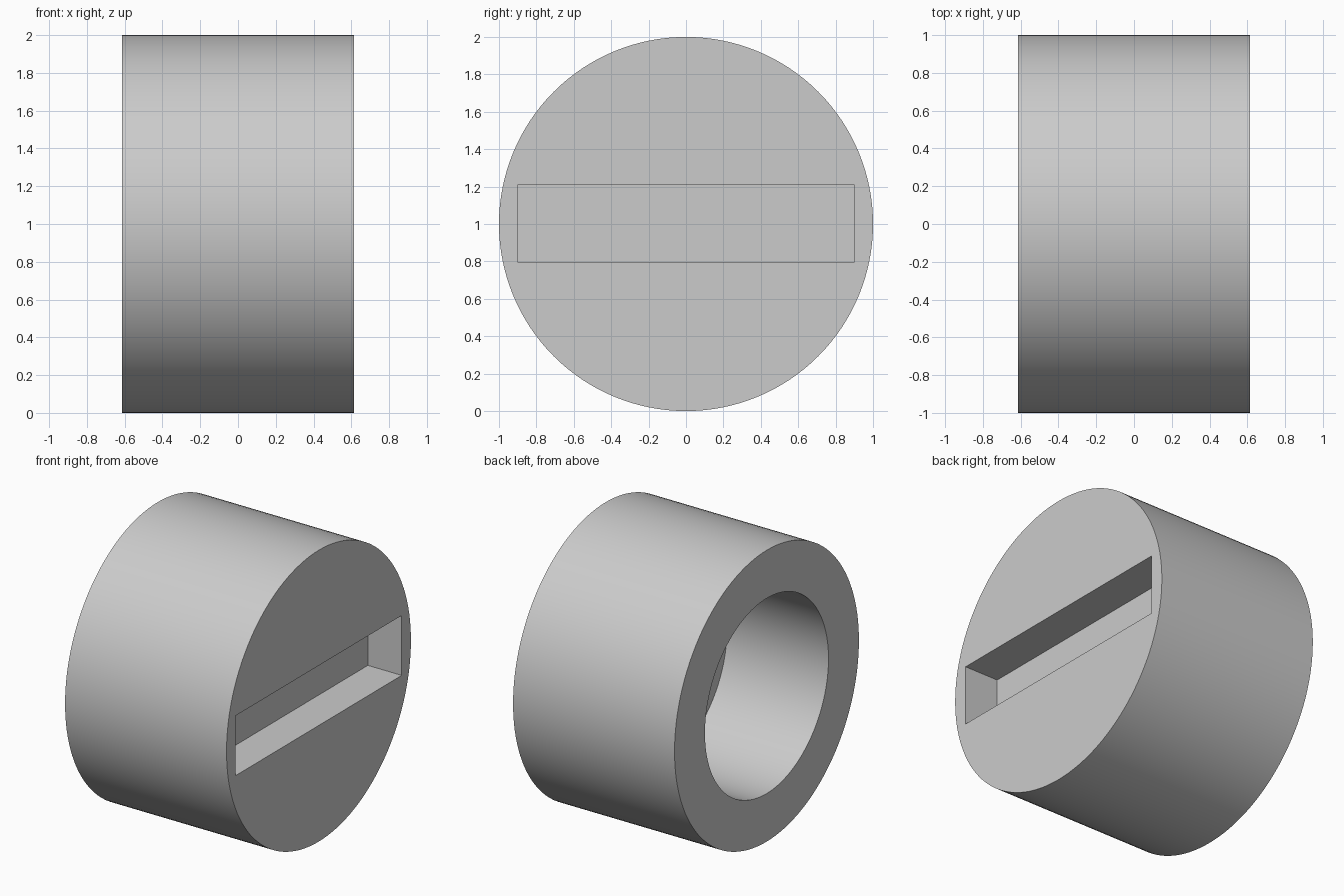
import bpy
import math

if "Cube" in bpy.data.objects:
    bpy.data.objects.remove(bpy.data.objects["Cube"])

HALF_WIDTH = 0.613
BORE_RADIUS, BORE_DEPTH = 0.67, 0.77
SLOT_LENGTH, SLOT_LOW, SLOT_HIGH, SLOT_DEPTH = 1.80, 0.797, 1.208, 0.257
OVERLAP = 0.1  # cutters stick out past the faces they open


def cylinder(name, radius, x0, x1):
    """Cylinder lying along x between x0 and x1."""
    bpy.ops.mesh.primitive_cylinder_add(
        vertices=128, radius=radius, depth=x1 - x0,
        location=((x0 + x1) / 2, 0, 1), rotation=(0, math.pi / 2, 0))
    obj = bpy.context.object
    obj.name = name
    return obj


def cut(body, cutter):
    """Subtract the cutter from the body and remove it."""
    mod = body.modifiers.new(cutter.name, 'BOOLEAN')
    mod.operation = 'DIFFERENCE'
    mod.solver = 'EXACT'
    mod.object = cutter
    bpy.context.view_layer.objects.active = body
    bpy.ops.object.modifier_apply(modifier=mod.name)
    bpy.data.objects.remove(cutter)


# Solid round body
body = cylinder("slotted_cap", 1.0, -HALF_WIDTH, HALF_WIDTH)

# Blind round bore on the left end
cut(body, cylinder("bore_cutter", BORE_RADIUS,
                   -HALF_WIDTH - OVERLAP, -HALF_WIDTH + BORE_DEPTH))

# Straight slot across the right end
x0, x1 = HALF_WIDTH - SLOT_DEPTH, HALF_WIDTH + OVERLAP
bpy.ops.mesh.primitive_cube_add(
    size=1, location=((x0 + x1) / 2, 0, (SLOT_LOW + SLOT_HIGH) / 2))
slot = bpy.context.object
slot.name = "slot_cutter"
slot.scale = (x1 - x0, SLOT_LENGTH, SLOT_HIGH - SLOT_LOW)
cut(body, slot)

# Plain grey, smooth on the round walls and sharp at the rims
grey = bpy.data.materials.new("plain_grey")
grey.diffuse_color = (0.6, 0.6, 0.6, 1)
grey.use_nodes = True
grey.node_tree.nodes["Principled BSDF"].inputs["Base Color"].default_value = grey.diffuse_color
body.data.materials.clear()
body.data.materials.append(grey)
bpy.ops.object.select_all(action='DESELECT')
body.select_set(True)
bpy.context.view_layer.objects.active = body
bpy.ops.object.shade_smooth_by_angle(angle=math.radians(30))
